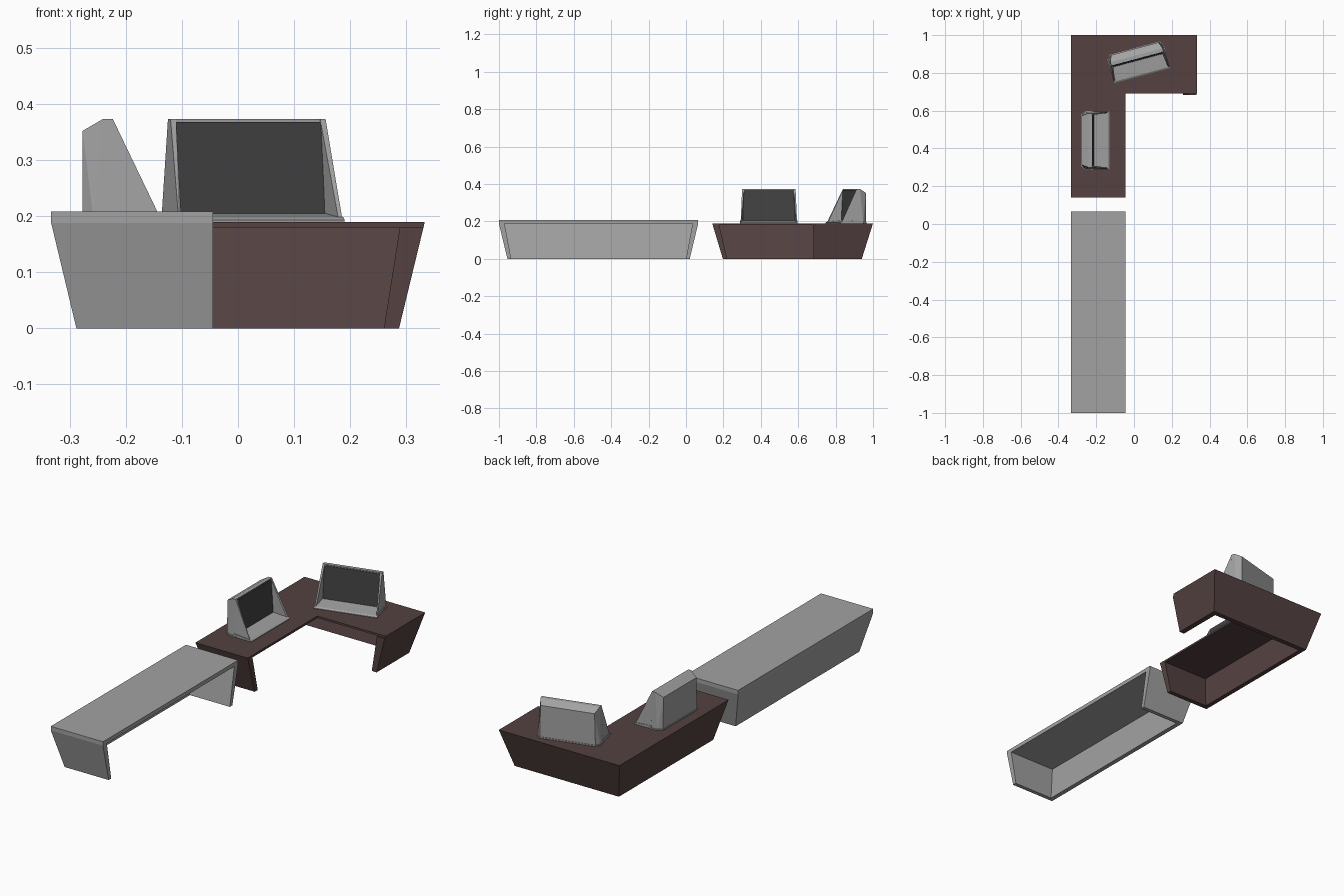
import bpy, bmesh
from math import radians
from mathutils import Matrix, Vector

cube = bpy.data.objects.get("Cube")
if cube:
    bpy.data.objects.remove(cube)


def material(name, color):
    m = bpy.data.materials.new(name)
    m.use_nodes = True
    m.diffuse_color = (*color, 1)
    m.node_tree.nodes["Principled BSDF"].inputs["Base Color"].default_value = (*color, 1)
    return m


GREY = material("light grey", (0.36, 0.36, 0.36))
BROWN = material("dark brown", (0.09, 0.053, 0.053))
DARK = material("screen charcoal", (0.055, 0.055, 0.055))


def finish(bm, name, mat, matrix=Matrix()):
    bmesh.ops.recalc_face_normals(bm, faces=bm.faces)
    mesh = bpy.data.meshes.new(name)
    bm.to_mesh(mesh)
    bm.free()
    mesh.materials.append(mat)
    ob = bpy.data.objects.new(name, mesh)
    ob.matrix_world = matrix
    bpy.context.collection.objects.link(ob)
    return ob


def loft(bm, low, z0, high, z1):
    """Solid between two matching outlines at two heights."""
    a = [bm.verts.new((x, y, z0)) for x, y in low]
    b = [bm.verts.new((x, y, z1)) for x, y in high]
    bm.faces.new(a)
    bm.faces.new(b)
    for i in range(len(a)):
        j = (i + 1) % len(a)
        bm.faces.new((a[i], a[j], b[j], b[i]))


def blend(low, high, t):
    return [Vector(p).lerp(Vector(q), t) for p, q in zip(low, high)]


def hull(name, points, mat, matrix):
    """Convex part from (u, half width, z) points mirrored across the middle."""
    bm = bmesh.new()
    for u, v, z in points:
        for s in (1, -1):
            bm.verts.new((u, s * v, z))
    bmesh.ops.convex_hull(bm, input=bm.verts[:])
    bmesh.ops.dissolve_limit(bm, angle_limit=radians(0.5), verts=bm.verts[:], edges=bm.edges[:])
    return finish(bm, name, mat, matrix)


# Bench: splayed three-sided wall under a straight-edged top
W, E = -0.333, -0.045
bench_top = [(E, -1), (W, -1), (W, 0.065), (E, 0.065)]
wall_high = bench_top + [(E, 0.035), (-0.303, 0.035), (-0.303, -0.97), (E, -0.97)]
wall_low = [(E, -0.955), (-0.288, -0.955), (-0.288, 0.02), (E, 0.02),
            (E, 0), (-0.265, 0), (-0.265, -0.935), (E, -0.935)]
bm = bmesh.new()
loft(bm, wall_low, 0, wall_high, 0.188)
finish(bm, "bench_walls", GREY)
bm = bmesh.new()
loft(bm, bench_top, 0.188, bench_top, 0.208)
finish(bm, "bench_top", GREY)

# Corner desk: splayed walls along the outside of an L, open on the inside
outer_high = [(E, 0.14), (W, 0.14), (W, 1), (0.333, 1)]
outer_low = [(E, 0.197), (-0.288, 0.197), (-0.288, 0.94), (0.287, 0.94)]
desk_high = outer_high + [(0.333, 0.683), (0.29, 0.683), (0.29, 0.965),
                          (-0.3, 0.965), (-0.3, 0.175), (E, 0.175)]
desk_low = outer_low + [(0.287, 0.683), (0.26, 0.683), (0.26, 0.915),
                        (-0.265, 0.915), (-0.265, 0.22), (E, 0.22)]
HEIGHT, UNDER = 0.19, 0.18
bm = bmesh.new()
loft(bm, desk_low, 0, blend(desk_low, desk_high, UNDER / HEIGHT), UNDER)
finish(bm, "desk_walls", BROWN)
top_high = outer_high + [(0.333, 0.69), (E, 0.69)]
top_low = outer_low + [(0.287, 0.69), (E, 0.69)]
bm = bmesh.new()
loft(bm, blend(top_low, top_high, UNDER / HEIGHT), UNDER, top_high, HEIGHT)
finish(bm, "desk_top", BROWN)


def console(label, x, y, turn):
    """Hooded screen: faceted back, two sloped cheeks, a tray and a screen."""
    m = Matrix.Translation((x, y, HEIGHT)) @ Matrix.Rotation(radians(turn), 4, "Z")
    top = 0.183
    hull(label + "_back", [(-0.062, 0.134, 0), (-0.062, 0.13, 0.162),
                           (-0.042, 0.151, 0), (-0.026, 0.143, top),
                           (-0.008, 0.143, top), (-0.004, 0.151, 0)], GREY, m)
    hull(label + "_skirt", [(-0.065, 0.136, 0), (-0.065, 0.136, 0.006),
                            (-0.042, 0.154, 0), (-0.042, 0.154, 0.006),
                            (0, 0.154, 0), (0, 0.154, 0.006)], GREY, m)
    hull(label + "_tray", [(-0.01, 0.153, 0), (-0.01, 0.153, 0.016),
                           (0.078, 0.153, 0.008), (0.086, 0.153, 0.003),
                           (0.086, 0.153, 0)], GREY, m)
    for side, name in ((1, "left"), (-1, "right")):
        bm = bmesh.new()
        for u, v, z in ((-0.008, 0.143, top), (-0.008, 0.133, top),
                        (-0.008, 0.151, 0.004), (-0.008, 0.139, 0.004),
                        (0.078, 0.151, 0.004), (0.074, 0.145, 0.004)):
            bm.verts.new((u, side * v, z))
        bmesh.ops.convex_hull(bm, input=bm.verts[:])
        finish(bm, label + "_" + name + "_cheek", GREY, m)
    hull(label + "_screen", [(-0.01, 0.134, 0.178), (-0.005, 0.134, 0.178),
                             (-0.01, 0.139, 0.014), (0.002, 0.139, 0.014)], DARK, m)


console("side_console", -0.215, 0.443, 0)
console("rear_console", 0.02, 0.868, -75)
